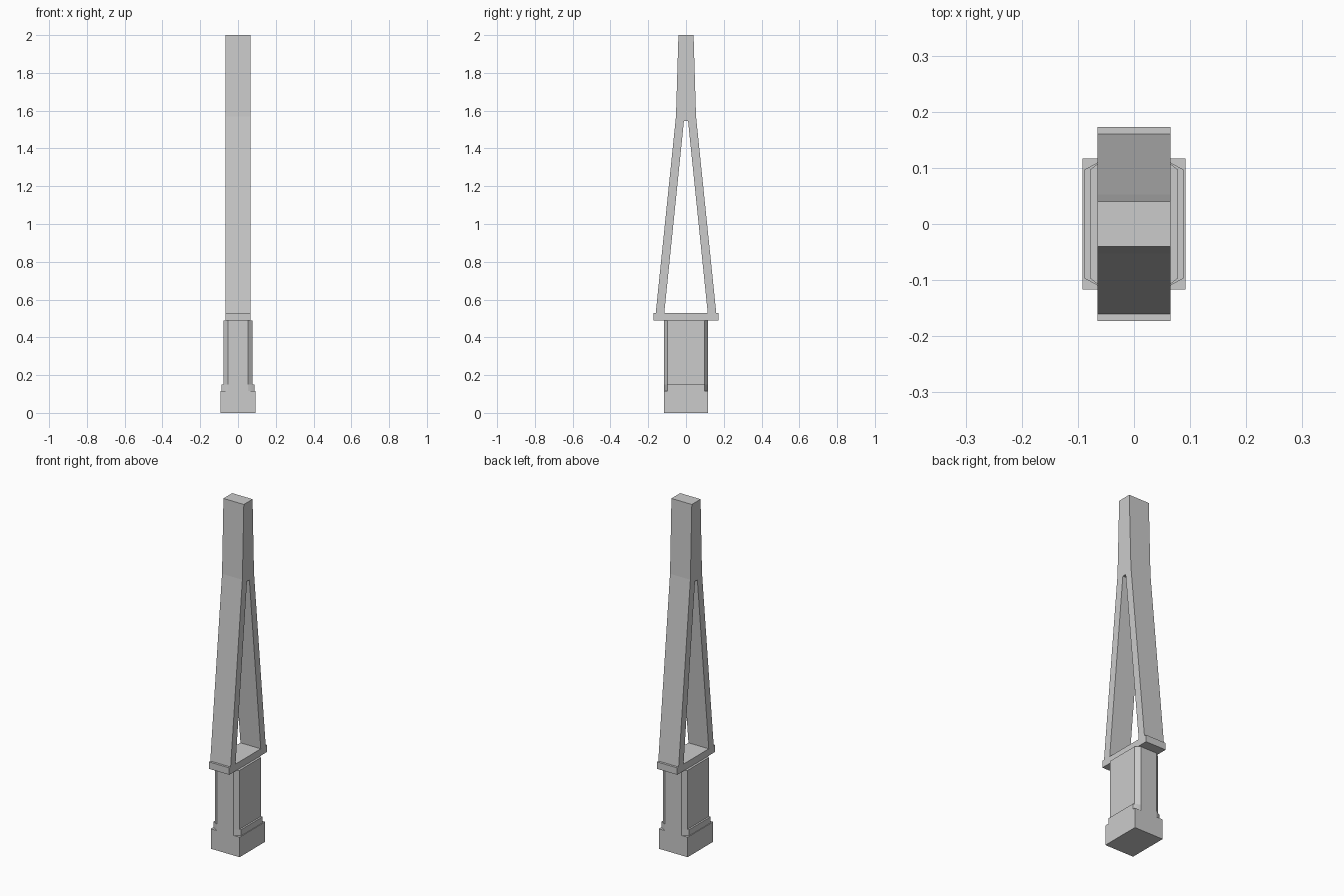
import bpy

if "Cube" in bpy.data.objects:
    bpy.data.objects.remove(bpy.data.objects["Cube"])


def make_object(name, verts, faces):
    mesh = bpy.data.meshes.new(name)
    mesh.from_pydata(verts, [], faces)
    obj = bpy.data.objects.new(name, mesh)
    bpy.context.collection.objects.link(obj)
    return obj


def prism(name, outline, a, b, place):
    """Extrude a closed outline from a to b; place maps (u, v, depth) to xyz."""
    n = len(outline)
    verts = [place(u, v, d) for d in (a, b) for u, v in outline]
    faces = [tuple(reversed(range(n))), tuple(range(n, 2 * n))]
    faces += [(i, (i + 1) % n, n + (i + 1) % n, n + i) for i in range(n)]
    return make_object(name, verts, faces)


def up(u, v, d):
    return (u, v, d)


def across(u, v, d):
    return (d, u, v)


def rect(hx, hy):
    return [(-hx, -hy), (hx, -hy), (hx, hy), (-hx, hy)]


def chamfered(hx, flat_y, flat_x, hy):
    """Counter-clockwise rectangle with cut corners."""
    return [(flat_x, -hy), (hx, -flat_y), (hx, flat_y), (flat_x, hy),
            (-flat_x, hy), (-hx, flat_y), (-hx, -flat_y), (-flat_x, -hy)]


def smooth(obj, angle=0.62):
    bpy.ops.object.select_all(action='DESELECT')
    obj.select_set(True)
    bpy.context.view_layer.objects.active = obj
    bpy.ops.object.shade_smooth_by_angle(angle=angle)


# Base block, collar and pedestal shaft
prism("base_block", rect(0.092, 0.117), 0, 0.115, up)
smooth(prism("collar", chamfered(0.088, 0.097, 0.052, 0.1165), 0.115, 0.15, up))
smooth(prism("pedestal", chamfered(0.078, 0.097, 0.052, 0.117), 0.115, 0.49, up))

# Cap plate
prism("cap_plate", rect(0.065, 0.173), 0.49, 0.53, up)

# Two leaning legs merging into a single tapered mast
half = [(0.011, 1.545), (0.115, 0.53), (0.16, 0.53), (0.053, 1.57), (0.04, 2.0)]
outline = half + [(-y, z) for y, z in reversed(half)]
# start order runs clockwise along the inner gap, so it is already consistent
prism("forked_mast", outline, -0.065, 0.065, across)
